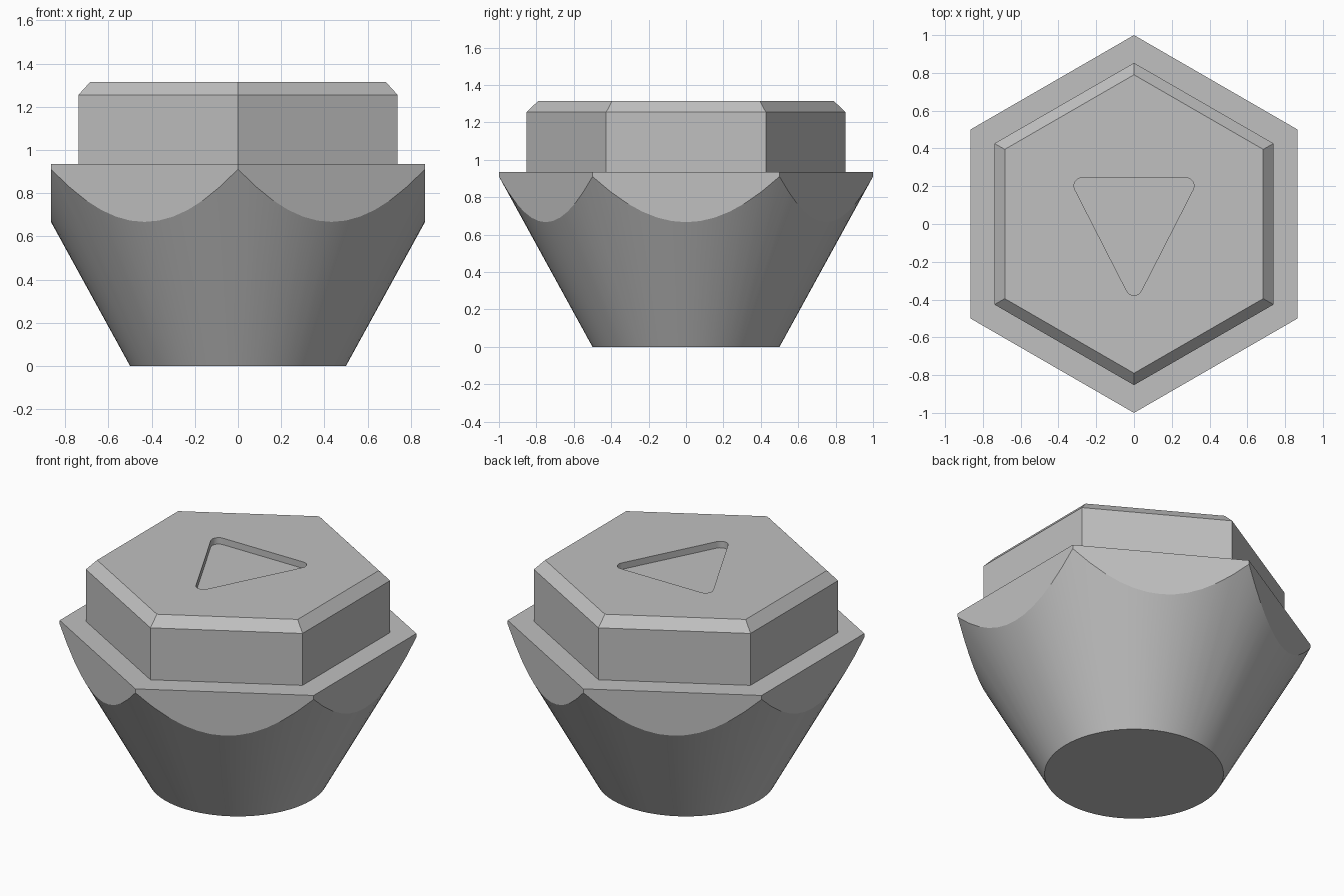
import bpy
import bmesh
from math import sin, cos, tan, atan2, pi, radians

cube = bpy.data.objects.get("Cube")
if cube:
    bpy.data.objects.remove(cube, do_unlink=True)

GREY = (0.53, 0.53, 0.53)
grey = bpy.data.materials.new("plain_grey")
grey.use_nodes = True
grey.diffuse_color = (*GREY, 1)
grey.node_tree.nodes["Principled BSDF"].inputs["Base Color"].default_value = (*GREY, 1)


def circle(radius, sides, start=0.0):
    """Points of a regular polygon, counter-clockwise."""
    return [(radius * cos(start + 2 * pi * i / sides),
             radius * sin(start + 2 * pi * i / sides)) for i in range(sides)]


def hexagon(radius):
    return circle(radius, 6, pi / 2)


def loft(name, sections):
    """Closed solid through (outline, height) sections, bottom to top."""
    bm = bmesh.new()
    rings = [[bm.verts.new((x, y, z)) for x, y in outline] for outline, z in sections]
    for low, high in zip(rings, rings[1:]):
        n = len(low)
        for i in range(n):
            j = (i + 1) % n
            bm.faces.new((low[i], low[j], high[j], high[i]))
    bm.faces.new(rings[0][::-1])
    bm.faces.new(rings[-1])
    bmesh.ops.recalc_face_normals(bm, faces=bm.faces)
    mesh = bpy.data.meshes.new(name)
    bm.to_mesh(mesh)
    bm.free()
    mesh.materials.append(grey)
    obj = bpy.data.objects.new(name, mesh)
    bpy.context.collection.objects.link(obj)
    return obj


def combine(obj, cutter, operation):
    """Apply a boolean and discard the cutter."""
    cutter.hide_render = True
    mod = obj.modifiers.new("cut", "BOOLEAN")
    mod.operation = operation
    mod.solver = "EXACT"
    mod.object = cutter
    bpy.context.view_layer.update()
    graph = bpy.context.evaluated_depsgraph_get()
    mesh = bpy.data.meshes.new_from_object(obj.evaluated_get(graph))
    obj.modifiers.clear()
    obj.data = mesh
    bpy.data.objects.remove(cutter, do_unlink=True)


def smooth(obj, degrees):
    bpy.ops.object.select_all(action="DESELECT")
    obj.select_set(True)
    bpy.context.view_layer.objects.active = obj
    bpy.ops.object.shade_smooth_by_angle(angle=radians(degrees))


def rounded_triangle(half_width, top, bottom, radius, steps=6):
    """Downward-pointing isosceles triangle with filleted corners."""
    base = atan2(top - bottom, half_width)
    inset = radius / tan(base / 2)
    tip = radius / sin(pi / 2 - base)if base < pi / 2 else radius
    side = -(pi / 2 - base)
    corners = [((half_width - inset, top - radius), side, pi / 2),
               ((inset - half_width, top - radius), pi / 2, pi - side),
               ((0, bottom + tip), pi - side, 2 * pi + side)]
    return [(cx + radius * cos(a + (b - a) * i / steps),
             cy + radius * sin(a + (b - a) * i / steps))
            for (cx, cy), a, b in corners for i in range(steps + 1)]


SHOULDER, TOP = 0.935, 1.315

# Tapered base: a hexagonal prism trimmed by a cone
SLOPE = 0.549
base = loft("tapered_base", [(circle(0.5, 72), 0),
                             (circle(0.5 + SLOPE * 1.2, 72), 1.2)])
prism = loft("prism_cutter", [(hexagon(1), -0.2), (hexagon(1), SHOULDER)])
combine(base, prism, "INTERSECT")
smooth(base, 20)

# Hexagonal cap with a chamfered rim
cap = loft("hexagonal_cap", [(hexagon(0.853), SHOULDER),
                             (hexagon(0.853), 1.255),
                             (hexagon(0.79), TOP)])

# Shallow triangular recess in the cap
marker = rounded_triangle(0.345, 0.245, -0.43, 0.043)
recess = loft("recess_cutter", [(marker, TOP - 0.04), (marker, TOP + 0.1)])
combine(cap, recess, "DIFFERENCE")
smooth(cap, 25)
